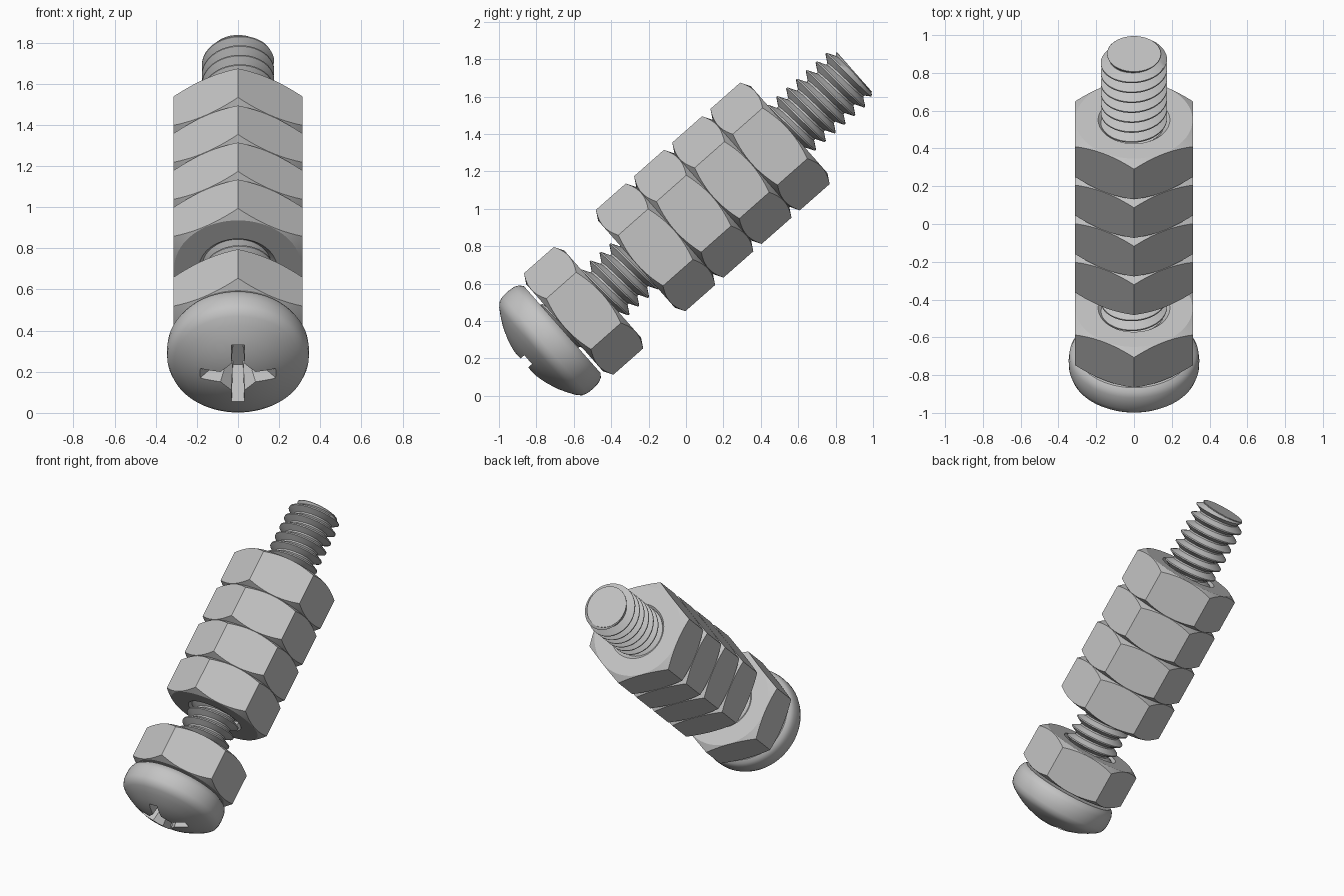
import bpy, bmesh
from math import cos, sin, tan, pi, radians, sqrt
from mathutils import Matrix

cube = bpy.data.objects.get("Cube")
if cube:
    bpy.data.objects.remove(cube, do_unlink=True)

# One plain metal colour
steel = bpy.data.materials.new("grey steel")
steel.use_nodes = True
GREY = (0.55, 0.55, 0.55, 1)
steel.diffuse_color = GREY
steel.node_tree.nodes["Principled BSDF"].inputs["Base Color"].default_value = GREY

# Every part is built along local z, then leaned over with the bolt
LEAN = Matrix.Translation((0, -0.465, 0.527)) @ Matrix.Rotation(radians(-48.6), 4, 'X')


def finish(name, bm, offset=0):
    bmesh.ops.remove_doubles(bm, verts=bm.verts[:], dist=0.0002)
    bmesh.ops.recalc_face_normals(bm, faces=bm.faces[:])
    mesh = bpy.data.meshes.new(name)
    bm.to_mesh(mesh)
    bm.free()
    mesh.materials.append(steel)
    obj = bpy.data.objects.new(name, mesh)
    bpy.context.collection.objects.link(obj)
    obj.matrix_world = LEAN @ Matrix.Translation((0, 0, offset))
    return obj


def smooth(obj, angle):
    bpy.ops.object.select_all(action='DESELECT')
    obj.select_set(True)
    bpy.context.view_layer.objects.active = obj
    bpy.ops.object.shade_smooth_by_angle(angle=radians(angle))


def loft(bm, rings, closed=False):
    """Skin a list of equally long rings of points."""
    rows = [[bm.verts.new(p) for p in ring] for ring in rings]
    pairs = list(zip(rows, rows[1:]))
    if closed:
        pairs.append((rows[-1], rows[0]))
    for a, b in pairs:
        for i in range(len(a)):
            j = (i + 1) % len(a)
            bm.faces.new((a[i], a[j], b[j], b[i]))
    if not closed:
        bm.faces.new(rows[0])
        bm.faces.new(rows[-1])


def circle(r, z, n=72):
    return [(r * cos(2 * pi * i / n), r * sin(2 * pi * i / n), z) for i in range(n)]


# Hex nut, chamfered on both faces
FLAT, HALF = 0.313, 0.136


def hex_rim(side, n=72):
    ring = []
    for i in range(n):
        t = 2 * pi * i / n
        r = FLAT / cos((t + pi / 6) % (pi / 3) - pi / 6)
        z = HALF - (r - FLAT + 0.003) * tan(radians(30))
        ring.append((r * cos(t), r * sin(t), side * z))
    return ring


def make_nut(name, offset):
    bm = bmesh.new()
    rings = [circle(0.16, -HALF + 0.03), circle(0.19, -HALF), circle(FLAT - 0.003, -HALF),
             hex_rim(-1), hex_rim(1),
             circle(FLAT - 0.003, HALF), circle(0.19, HALF), circle(0.16, HALF - 0.03)]
    loft(bm, rings, closed=True)
    smooth(finish(name, bm, offset), 20)


make_nut("base_nut", -0.11)
for k in range(4):
    make_nut(f"upper_nut_{k + 1}", 0.403 + 0.272 * k)

# Threaded shank: a helical strip with a chamfered tip
PITCH, MINOR, MAJOR = 0.07, 0.13, 0.176
START, TIP, TIP_R, N = -0.28, 1.82, 0.142, 40
bm = bmesh.new()
steps = int((TIP - START) / PITCH + 2) * N
shape = [(0, MINOR), (0.15, MINOR), (0.52, MAJOR), (0.63, MAJOR), (1, MINOR)]
strip = []
for k in range(steps + 1):
    t = 2 * pi * k / N
    row = []
    for f, r in shape:
        z = min(max(START + PITCH * (k / N - 1 + f), START), TIP)
        r = min(r, TIP_R + (TIP - z))
        row.append(bm.verts.new((r * cos(t), r * sin(t), z)))
    strip.append(row)
for a, b in zip(strip, strip[1:]):
    for i in range(len(shape) - 1):
        bm.faces.new((a[i], b[i], b[i + 1], a[i + 1]))
bmesh.ops.remove_doubles(bm, verts=bm.verts[:], dist=0.0002)
bmesh.ops.dissolve_degenerate(bm, dist=0.0002, edges=bm.edges[:])
smooth(finish("threaded_shank", bm), 30)

# Flat end of the shank
bm = bmesh.new()
loft(bm, [circle(TIP_R - 0.02, TIP - 0.03), circle(TIP_R, TIP - 0.002), circle(TIP_R, TIP + 0.001)])
smooth(finish("shank_tip", bm), 30)

# Pan head with a shallow dome
profile = [(0.31, -0.262), (0.33, -0.278), (0.342, -0.305), (0.346, -0.345),
           (0.344, -0.385), (0.334, -0.415), (0.31, -0.438)]
R = 0.514
profile += [(r, -0.54 + R - sqrt(R * R - r * r)) for r in (0.27, 0.22, 0.16, 0.1, 0.04)]
bm = bmesh.new()
loft(bm, [circle(r, z) for r, z in profile])
head = finish("pan_head", bm)


# Tapered cross recess
def cross(length, w, inner, z):
    quarter = [(length, -w), (length, w), (inner, w), (w, inner)]
    ring = []
    for q in range(4):
        c, s = round(cos(q * pi / 2)), round(sin(q * pi / 2))
        ring += [(c * x - s * y, s * x + c * y, z) for x, y in quarter]
    return ring


bm = bmesh.new()
loft(bm, [cross(0.243, 0.034, 0.095, -0.58), cross(0.07, 0.025, 0.05, -0.36)])
cutter = finish("recess_cutter", bm)
cutter.hide_render = True
cut = head.modifiers.new("recess", 'BOOLEAN')
cut.operation = 'DIFFERENCE'
cut.solver = 'EXACT'
cut.object = cutter
bpy.context.view_layer.objects.active = head
bpy.ops.object.modifier_apply(modifier=cut.name)
bpy.data.objects.remove(cutter, do_unlink=True)
smooth(head, 30)
